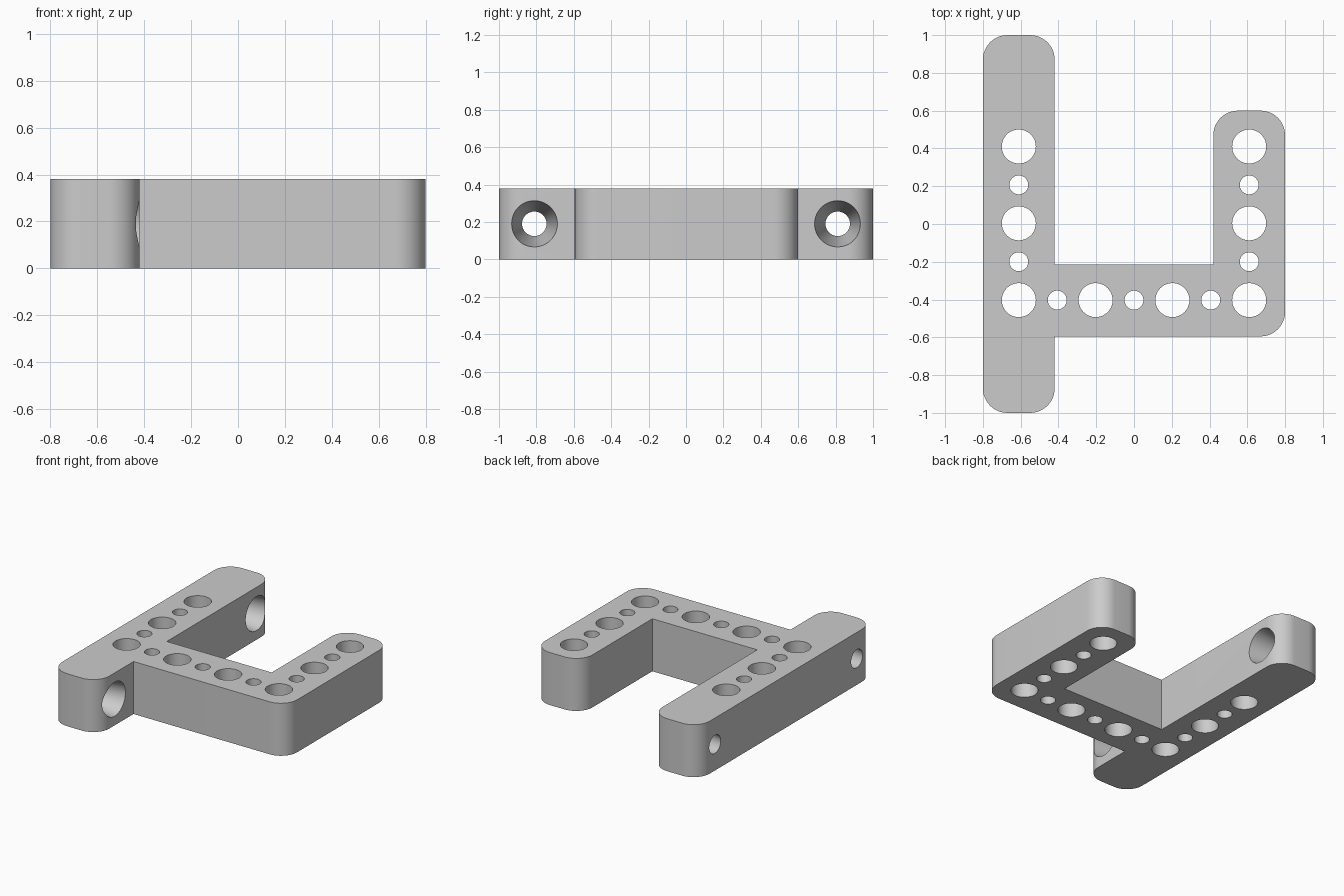
import bpy
import bmesh
from math import cos, sin, pi, radians
from mathutils import Matrix, Vector

default = bpy.data.objects.get("Cube")
if default:
    bpy.data.objects.remove(default, do_unlink=True)

HEIGHT = 0.38
CORNER = 0.13
PITCH = 0.2033      # spacing of the hole grid
BAR_X = 3 * PITCH   # centre line of both arms
ROW_Y = -0.403      # centre line of the cross bar

grey = bpy.data.materials.new("light grey")
grey.use_nodes = True
grey.diffuse_color = (0.6, 0.6, 0.6, 1)
grey.node_tree.nodes["Principled BSDF"].inputs["Base Color"].default_value = (0.6, 0.6, 0.6, 1)


def make_object(name, bm):
    bmesh.ops.recalc_face_normals(bm, faces=bm.faces)
    mesh = bpy.data.meshes.new(name)
    bm.to_mesh(mesh)
    bm.free()
    mesh.materials.append(grey)
    obj = bpy.data.objects.new(name, mesh)
    bpy.context.collection.objects.link(obj)
    return obj


def rounded(corners, steps=12):
    """Outline points; corners flagged True are replaced by tangent arcs."""
    points = []
    for i, (x, y, is_round) in enumerate(corners):
        p = Vector((x, y))
        if not is_round:
            points.append(p)
            continue
        to_prev = (Vector(corners[i - 1][:2]) - p).normalized()
        to_next = (Vector(corners[(i + 1) % len(corners)][:2]) - p).normalized()
        centre = p + (to_prev + to_next) * CORNER
        for s in range(steps + 1):
            a = s / steps * pi / 2
            points.append(centre - CORNER * (to_next * cos(a) + to_prev * sin(a)))
    return points


# Bracket body: long bar, cross bar and short arm in one outline
outline = rounded([
    (-0.8, -1, True), (-0.42, -1, True), (-0.42, -0.595, False),
    (0.8, -0.595, True), (0.8, 0.6, True), (0.42, 0.6, True),
    (0.42, -0.215, False), (-0.42, -0.215, False),
    (-0.42, 1, True), (-0.8, 1, True),
])
bm = bmesh.new()
base = bm.faces.new([bm.verts.new((p.x, p.y, 0)) for p in outline])
top = bmesh.ops.extrude_face_region(bm, geom=[base])
bmesh.ops.translate(bm, vec=(0, 0, HEIGHT),
                    verts=[v for v in top["geom"] if isinstance(v, bmesh.types.BMVert)])
bracket = make_object("bracket_body", bm)

# Vertical holes, alternating large and small along the three bars
holes = [(side * BAR_X, ROW_Y + i * PITCH, i) for side in (-1, 1) for i in range(5)]
holes += [(-BAR_X + i * PITCH, ROW_Y, i) for i in range(1, 6)]
bm = bmesh.new()
for x, y, i in holes:
    radius = 0.05 if i % 2 else 0.09
    bmesh.ops.create_cone(bm, cap_ends=True, segments=48, radius1=radius, radius2=radius,
                          depth=HEIGHT + 0.2, matrix=Matrix.Translation((x, y, HEIGHT / 2)))

# Tapered cross holes near both ends of the long bar, wide on the inner side
for y in (-0.811, 0.811):
    place = Matrix.Translation((-0.61, y, HEIGHT / 2)) @ Matrix.Rotation(pi / 2, 4, "Y")
    bmesh.ops.create_cone(bm, cap_ends=True, segments=64, radius1=0.058, radius2=0.131,
                          depth=0.48, matrix=place)
cutter = make_object("hole_cutter", bm)
cutter.hide_render = True

# Cut the holes, then smooth the round walls
cut = bracket.modifiers.new("holes", "BOOLEAN")
cut.operation = "DIFFERENCE"
cut.solver = "EXACT"
cut.object = cutter
bpy.ops.object.select_all(action="DESELECT")
bracket.select_set(True)
bpy.context.view_layer.objects.active = bracket
bpy.ops.object.modifier_apply(modifier=cut.name)
bpy.data.objects.remove(cutter, do_unlink=True)
bpy.ops.object.shade_smooth_by_angle(angle=radians(30))
